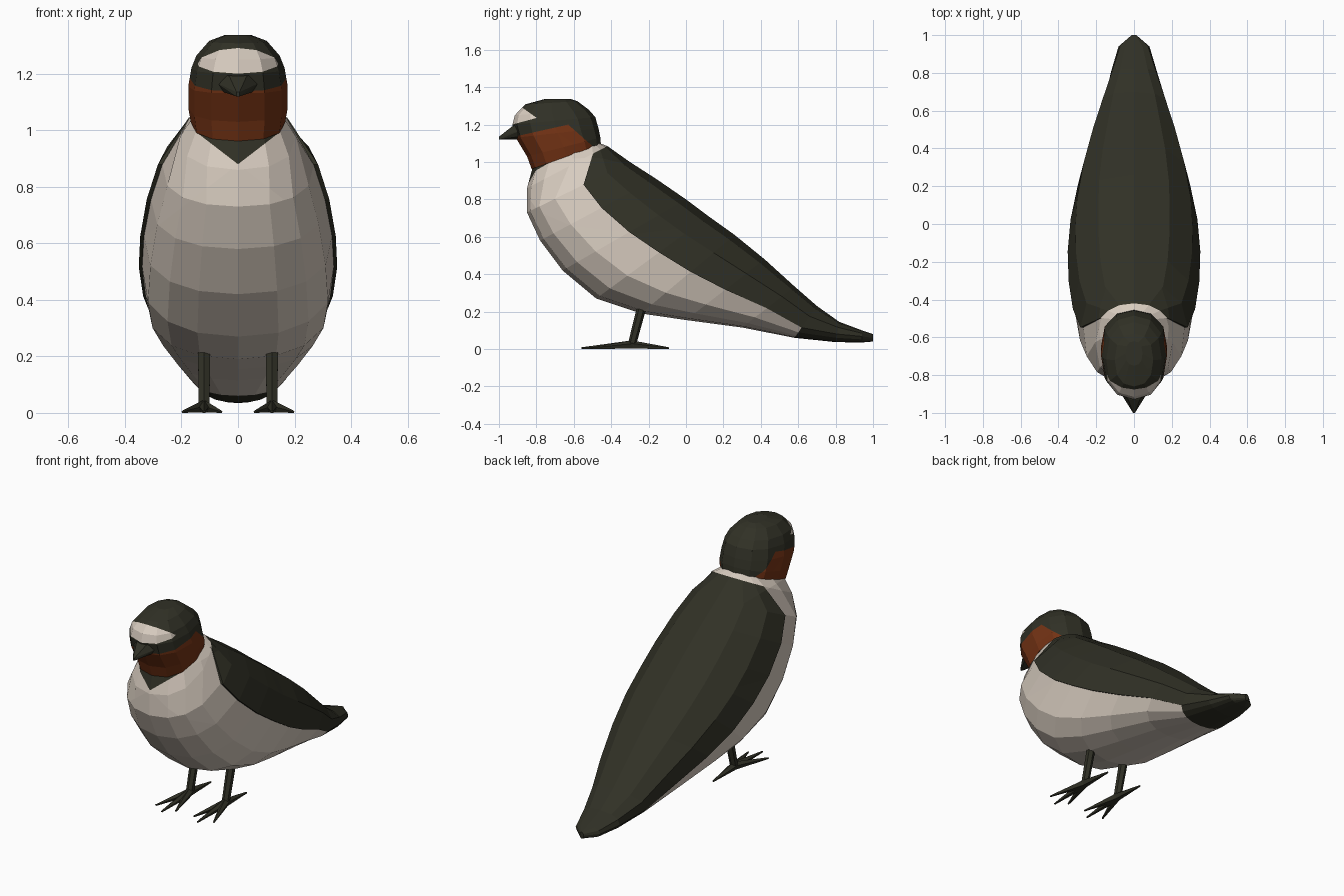
import bpy, bmesh, math
from mathutils import Vector

if "Cube" in bpy.data.objects:
    bpy.data.objects.remove(bpy.data.objects["Cube"])


def material(name, rgb):
    m = bpy.data.materials.new(name)
    m.diffuse_color = (*rgb, 1)
    m.use_nodes = True
    m.node_tree.nodes["Principled BSDF"].inputs["Base Color"].default_value = m.diffuse_color
    return m


MATS = [material("dark feathers", (0.030, 0.030, 0.019)),
        material("cream feathers", (0.68, 0.60, 0.52)),
        material("rust feathers", (0.17, 0.032, 0.007))]
DARK, CREAM, RUST = 0, 1, 2


def finish(bm, name):
    bmesh.ops.recalc_face_normals(bm, faces=bm.faces)
    me = bpy.data.meshes.new(name)
    bm.to_mesh(me)
    bm.free()
    for m in MATS:
        me.materials.append(m)
    ob = bpy.data.objects.new(name, me)
    bpy.context.collection.objects.link(ob)
    return ob


def half_section(a, b, w, angles):
    """Half of a rounded section running from point a to b in the y-z plane."""
    pts = []
    for t in angles:
        c = math.cos(t)
        f = (1 - math.copysign(abs(c) ** 0.8, c)) / 2
        x = w * max(0, math.sin(t)) ** 0.9
        pts.append(Vector((x, a[0] + (b[0] - a[0]) * f, a[1] + (b[1] - a[1]) * f)))
    return pts


def loft(halves, rule):
    """Mirror each half section and skin them; rule(ring, column) gives the colour."""
    bm = bmesh.new()
    rings = []
    for h in halves:
        h[0].x = h[-1].x = 0
        full = h + [Vector((-p.x, p.y, p.z)) for p in h[-2:0:-1]]
        rings.append([bm.verts.new(p) for p in full])
    n = len(rings[0])
    for i in range(len(rings) - 1):
        for j in range(n):
            k = (j + 1) % n
            f = bm.faces.new((rings[i][j], rings[i][k], rings[i + 1][k], rings[i + 1][j]))
            f.material_index = rule(i, min(j, n - 1 - j))
    for r in (rings[0], rings[-1]):
        bm.faces.new(r).material_index = DARK
    bmesh.ops.remove_doubles(bm, verts=bm.verts, dist=1e-4)
    return bm


def cut(bm, co, no):
    geom = bm.verts[:] + bm.edges[:] + bm.faces[:]
    bmesh.ops.bisect_plane(bm, geom=geom, dist=1e-5, plane_co=co, plane_no=no)


# Body: back point, belly point, half width, wing edge fraction, wing lip
BODY = [((-.46, 1.10), (-.82, .97), .160, .12, 1.0),
        ((-.42, 1.085), (-.85, .86), .205, .18, 1.02),
        ((-.30, 1.00), (-.85, .73), .268, .45, 1.06),
        ((-.16, .91), (-.78, .58), .308, .47, 1.05),
        ((0, .80), (-.66, .42), .333, .46, 1.04),
        ((.12, .71), (-.48, .27), .340, .44, 1.035),
        ((.26, .61), (-.24, .19), .326, .47, 1.03),
        ((.42, .48), (0, .155), .288, .50, 1.03),
        ((.58, .335), (.30, .115), .232, .53, 1.02),
        ((.70, .23), (.58, .06), .172, .68, 1.0),
        ((.82, .145), (.80, .037), .122, .6, 1.0),
        ((.94, .10), (.94, .035), .082, .5, 1.0),
        ((1.0, .08), (1.0, .04), .012, .5, 1.0)]
halves = []
for top, bottom, w, f, lip in BODY:
    c = 1 - 2 * f
    edge = math.acos(math.copysign(abs(c) ** 1.25, c))
    upper = [edge * k for k in (0, .35, .7, 1)]
    lower = [edge + (math.pi - edge) * k for k in (0, .27, .52, .76, 1)]
    halves.append(half_section(top, bottom, w * lip, upper)
                  + half_section(top, bottom, w, lower))
body = loft(halves, lambda i, j: DARK if i >= 9 or (i >= 1 and j <= 3) else CREAM)
# dark pointed bib under the throat
for s in (1, -1):
    cut(body, (0, 0, .88), (-.77 * s, 0, 1))
for f in body.faces:
    p = f.calc_center_median()
    if p.y < -.74 and p.z > .88 + .77 * abs(p.x):
        f.material_index = DARK
finish(body, "body_and_wings")

# Head: front point, back point, half width, from neck to crown
HEAD = [((-.825, .962), (-.455, 1.095), .167),
        ((-.85, 1.03), (-.458, 1.13), .176),
        ((-.91, 1.13), (-.468, 1.18), .176),
        ((-.928, 1.20), (-.485, 1.24), .165),
        ((-.915, 1.25), (-.52, 1.28), .147),
        ((-.86, 1.308), (-.58, 1.325), .102),
        ((-.75, 1.338), (-.62, 1.338), .045)]
angles = [math.pi * k / 6 for k in range(7)]
head = loft([half_section(a, b, w, angles) for a, b, w in HEAD], lambda i, j: DARK)


def line(a, b):
    """Plane seen edge-on from the side, through a and b, facing up."""
    n = Vector((0, a[1] - b[1], b[0] - a[0]))
    return Vector((0, *a)), n


CHEEK = line((-.92, 1.135), (-.63, 1.20))
NAPE = line((-.63, 1.20), (-.50, 1.085))
BROW_LOW = line((-.93, 1.20), (-.80, 1.235))
BROW_TOP = line((-.87, 1.287), (-.80, 1.237))
for pl in (CHEEK, NAPE, BROW_LOW, BROW_TOP):
    cut(head, *pl)
for f in head.faces:
    p = f.calc_center_median()
    above = [(p - co).dot(no) > 0 for co, no in (CHEEK, NAPE, BROW_LOW, BROW_TOP)]
    if not above[0] and not above[1]:
        f.material_index = RUST
    elif above[2] and not above[3]:
        f.material_index = CREAM
finish(head, "head")

# Beak
bm = bmesh.new()
for p in ((.08, -.88, 1.17), (.045, -.90, 1.2), (0, -.88, 1.12), (.03, -.93, 1.19),
          (.005, -1, 1.135), (.005, -1, 1.12), (.05, -.90, 1.135)):
    for s in (1, -1):
        bm.verts.new((p[0] * s, p[1], p[2]))
bmesh.ops.remove_doubles(bm, verts=bm.verts, dist=1e-4)
bmesh.ops.convex_hull(bm, input=bm.verts)
finish(bm, "beak")


def limb(bm, a, b, r1, r2, sides):
    """Tapered stick from a to b."""
    a, b = Vector(a), Vector(b)
    d = b - a
    rot = d.to_track_quat('Z', 'Y').to_matrix().to_4x4()
    rot.translation = (a + b) / 2
    bmesh.ops.create_cone(bm, cap_ends=True, segments=sides, radius1=r1, radius2=r2,
                          depth=d.length, matrix=rot)


# Legs with three front toes and one hind toe
for s, side in ((1, "left"), (-1, "right")):
    bm = bmesh.new()
    limb(bm, (.12 * s, -.235, .23), (.12 * s, -.29, .02), .025, .022, 6)
    for dx, y in ((0, -.56), (-.06, -.51), (.075, -.51), (.0, -.09)):
        limb(bm, (.12 * s, -.29, .022), ((.12 + dx) * s, y, .004), .024, .005, 5)
    for v in bm.verts:
        v.co.z = max(0, v.co.z)
    finish(bm, side + "_leg")
